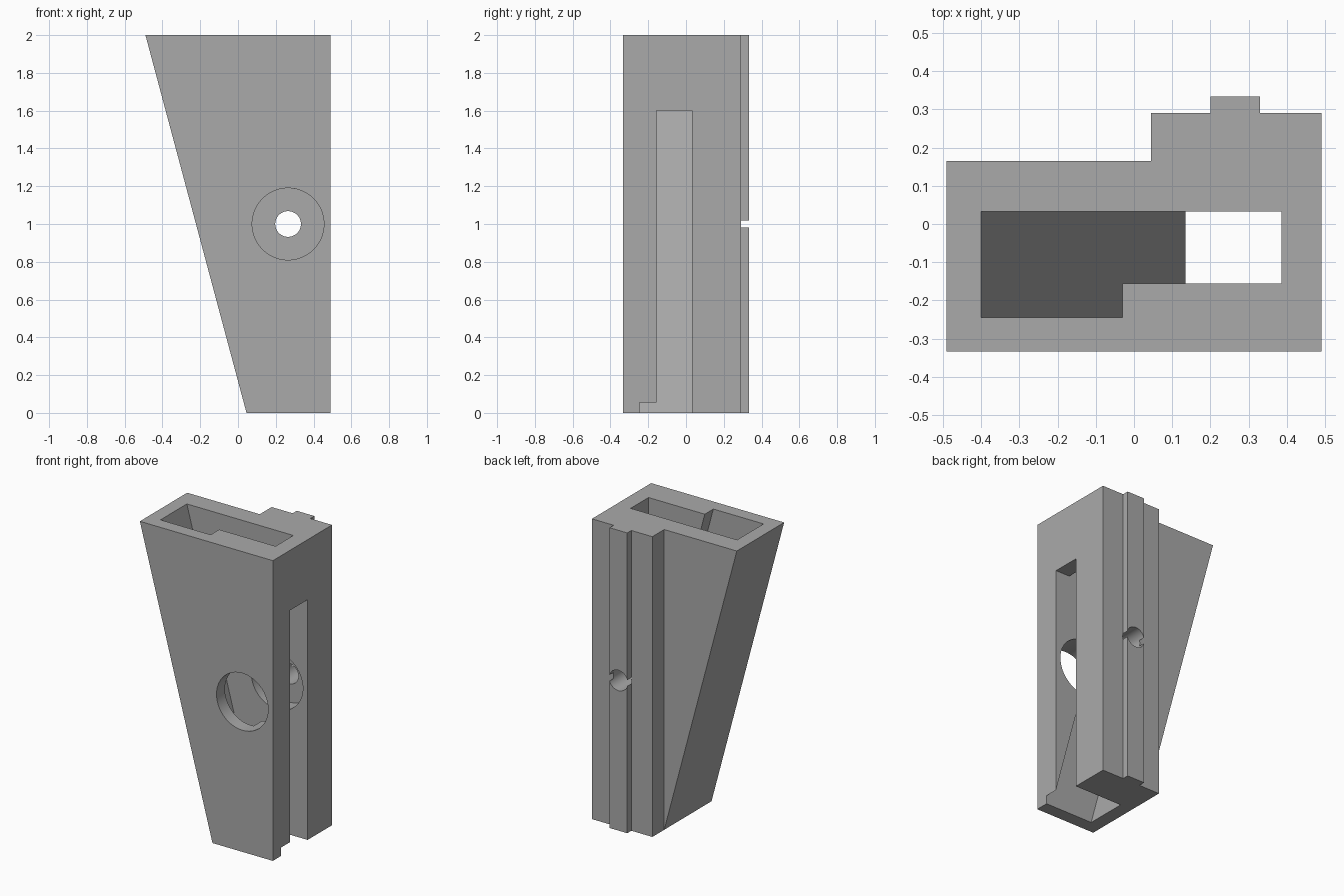
import bpy, bmesh, math
from mathutils import Matrix, Vector

if "Cube" in bpy.data.objects:
    bpy.data.objects.remove(bpy.data.objects["Cube"], do_unlink=True)

grey = bpy.data.materials.new("plain grey")
grey.use_nodes = True
colour = (0.4, 0.4, 0.4, 1)
grey.diffuse_color = colour
grey.node_tree.nodes["Principled BSDF"].inputs["Base Color"].default_value = colour


def add_object(name, bm):
    bmesh.ops.recalc_face_normals(bm, faces=bm.faces)
    mesh = bpy.data.meshes.new(name)
    bm.to_mesh(mesh)
    bm.free()
    mesh.materials.append(grey)
    obj = bpy.data.objects.new(name, mesh)
    bpy.context.collection.objects.link(obj)
    return obj


def prism(name, points, offset):
    """Extrude a flat 3D outline along the offset."""
    bm = bmesh.new()
    face = bm.faces.new([bm.verts.new(p) for p in points])
    new = bmesh.ops.extrude_face_region(bm, geom=[face], use_keep_orig=True)["geom"]
    bmesh.ops.translate(bm, vec=Vector(offset),
                        verts=[v for v in new if isinstance(v, bmesh.types.BMVert)])
    return add_object(name, bm)


def side_prism(name, outline, y0, y1):
    return prism(name, [(x, y0, z) for x, z in outline], (0, y1 - y0, 0))


def bore(name, radius, y0, y1):
    bm = bmesh.new()
    place = Matrix.Translation((0.265, (y0 + y1) / 2, 1.0)) @ Matrix.Rotation(math.pi / 2, 4, 'X')
    bmesh.ops.create_cone(bm, cap_ends=True, segments=96, radius1=radius,
                          radius2=radius, depth=y1 - y0, matrix=place)
    return add_object(name, bm)


def slope(x, z):
    """Position at height z on the leaning line that meets the floor at x."""
    return x - 0.2675 * z


LOW, HIGH = -0.1, 2.1

# Body: stepped plan with the back block and its rib
plan = [(-0.49, -0.333), (0.49, -0.333), (0.49, 0.29), (0.33, 0.29), (0.33, 0.333),
        (0.2, 0.333), (0.2, 0.29), (0.045, 0.29), (0.045, 0.165), (-0.49, 0.165)]
body = prism("body", [(x, y, 0) for x, y in plan], (0, 0, 2))

cutters = [
    # Leaning left side
    side_prism("side_cutter", [(-1, LOW), (slope(0.045, LOW), LOW),
                               (slope(0.045, HIGH), HIGH), (-1, HIGH)], -1, 0.2),
    # Main pocket, open at the top, the bottom and through the right slot
    side_prism("pocket_cutter", [(slope(0.135, LOW), LOW), (0.6, LOW), (0.6, 1.6),
                                 (0.385, 1.6), (0.385, HIGH),
                                 (slope(0.135, HIGH), HIGH)], -0.155, 0.033),
    # Leaning channel in the front wall of the pocket
    side_prism("channel_cutter", [(slope(0.135, LOW), LOW), (slope(0.505, LOW), LOW),
                                  (slope(0.505, HIGH), HIGH),
                                  (slope(0.135, HIGH), HIGH)], -0.245, 0.033),
    # Wide bore from the front and the screw hole through the rib
    bore("wide_bore_cutter", 0.19, -0.6, 0.16),
    bore("screw_hole_cutter", 0.068, 0.1, 0.6),
]

for cutter in cutters:
    cut = body.modifiers.new(cutter.name, 'BOOLEAN')
    cut.operation = 'DIFFERENCE'
    cut.solver = 'EXACT'
    cut.object = cutter

bpy.context.view_layer.objects.active = body
body.select_set(True)
for cut in list(body.modifiers):
    bpy.ops.object.modifier_apply(modifier=cut.name)
for cutter in cutters:
    bpy.data.objects.remove(cutter, do_unlink=True)
bpy.ops.object.shade_smooth_by_angle(angle=math.radians(30))
